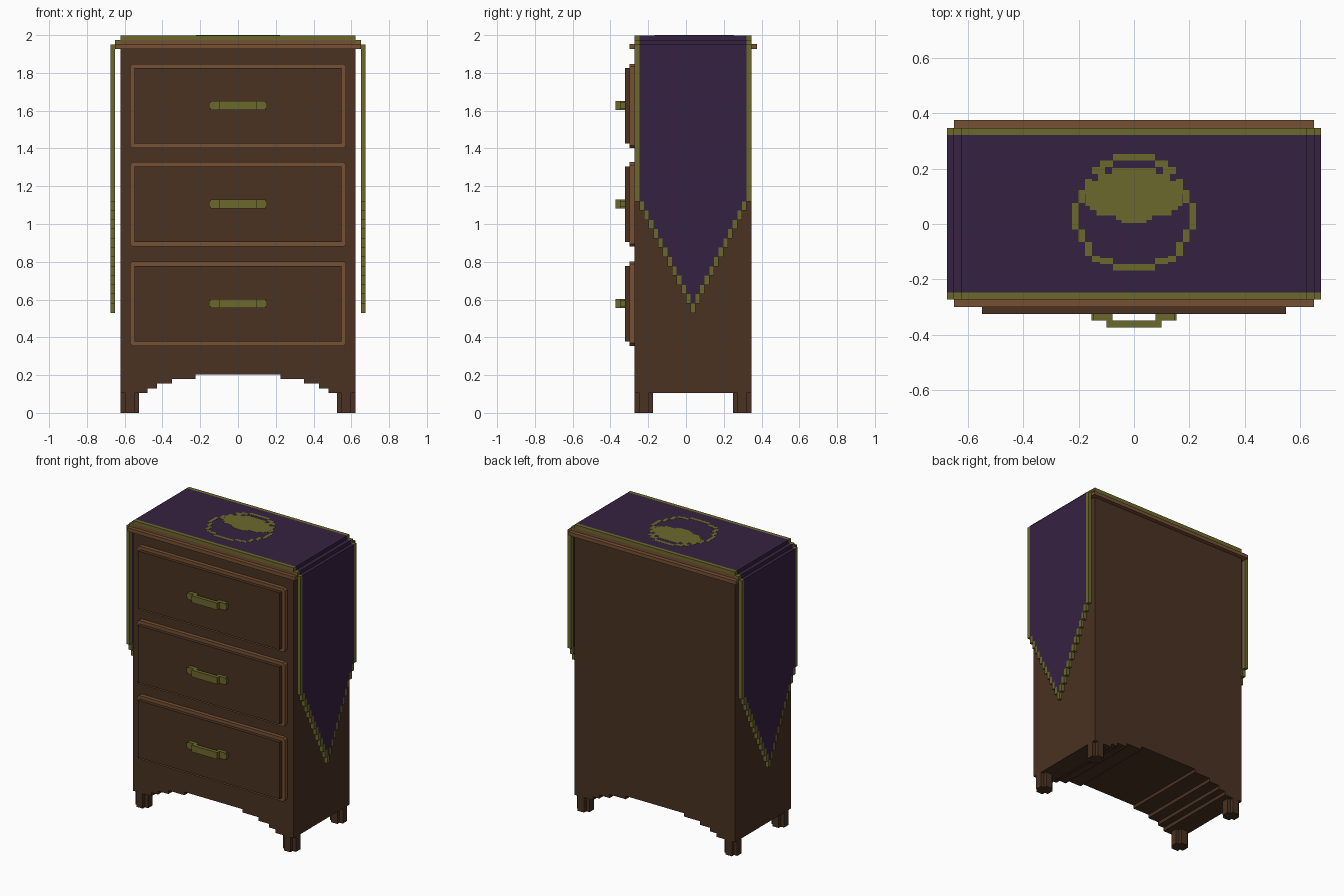
import bpy, bmesh, math

cube = bpy.data.objects.get("Cube")
if cube:
    bpy.data.objects.remove(cube, do_unlink=True)


def material(name, rgb):
    m = bpy.data.materials.new(name)
    m.use_nodes = True
    m.diffuse_color = (*rgb, 1)
    m.node_tree.nodes["Principled BSDF"].inputs["Base Color"].default_value = (*rgb, 1)
    return m


DARK = material("dark wood", (0.069, 0.032, 0.016))
LIGHT = material("light wood", (0.180, 0.080, 0.034))
GOLD = material("olive gold", (0.150, 0.138, 0.026))
PURPLE = material("purple cloth", (0.036, 0.0155, 0.051))


def finish(name, bm, mat):
    bmesh.ops.recalc_face_normals(bm, faces=bm.faces)
    mesh = bpy.data.meshes.new(name)
    bm.to_mesh(mesh)
    bm.free()
    mesh.materials.append(mat)
    obj = bpy.data.objects.new(name, mesh)
    bpy.context.scene.collection.objects.link(obj)
    return obj


def boxes(name, mat, ranges):
    """One object made of boxes given as (x0, x1, y0, y1, z0, z1)."""
    bm = bmesh.new()
    for x0, x1, y0, y1, z0, z1 in ranges:
        vs = bmesh.ops.create_cube(bm, size=1)["verts"]
        for v in vs:
            v.co = ((x0 + x1) / 2 + v.co.x * (x1 - x0),
                    (y0 + y1) / 2 + v.co.y * (y1 - y0),
                    (z0 + z1) / 2 + v.co.z * (z1 - z0))
    return finish(name, bm, mat)


def prism(name, mat, points, axis, a, b):
    """Extrude a flat outline along x or y from a to b."""
    bm = bmesh.new()
    place = (lambda p: (a, p[0], p[1])) if axis == "x" else (lambda p: (p[0], a, p[1]))
    face = bm.faces.new([bm.verts.new(place(p)) for p in points])
    ext = bmesh.ops.extrude_face_region(bm, geom=[face])["geom"]
    step = (b - a, 0, 0) if axis == "x" else (0, b - a, 0)
    bmesh.ops.translate(bm, vec=step, verts=[g for g in ext if isinstance(g, bmesh.types.BMVert)])
    return finish(name, bm, mat)


V = 0.0246               # block size
Y0, Y1 = -0.272, 0.346   # front and back of the carcass
YC = (Y0 + Y1) / 2
W = 0.622                # half width of the carcass

# Carcass with a stepped arch cut through underneath
arch = [(0.53, 0.105), (0.48, 0.13), (0.43, 0.155), (0.35, 0.18), (0.225, 0.203)]
right_half, level = [(W, 1.93), (W, 0.105)], 0.105
for x, z in arch:
    if z > level:
        right_half += [(x, level), (x, z)]
        level = z
left_half = [(-x, z) for x, z in reversed(right_half)]
prism("carcass", DARK, right_half + left_half, "y", Y0, Y1)

# Feet with notched corners
for sx, side in ((-1, "right"), (1, "left")):
    for y, end in ((Y0 + 2 * V, "front"), (Y1 - 2 * V, "back")):
        x = sx * (W - 2 * V)
        boxes(f"{end}_{side}_foot", DARK, [
            (x - 2 * V, x + 2 * V, y - V, y + V, 0, 0.106),
            (x - V, x + V, y - 2 * V, y + 2 * V, 0, 0.106)])

# Top moulding
boxes("top_moulding", LIGHT, [(-0.65, 0.65, -0.299, 0.375, 1.927, 1.952),
                              (-W, W, Y0, Y1, 1.952, 1.975)])

# Drawers: moulded frame, raised panel and handle
for name, z in (("top", 1.625), ("middle", 1.104), ("bottom", 0.578)):
    w, h, c = 0.573, 0.223, 0.014
    outline = [(w, h - c), (w - c, h), (c - w, h), (-w, h - c),
               (-w, c - h), (c - w, -h), (w - c, -h), (w, c - h)]
    prism(f"{name}_drawer_frame", LIGHT, [(x, z + dz) for x, dz in outline], "y", -0.299, Y0)
    boxes(f"{name}_drawer_panel", DARK, [(-0.549, 0.549, -0.324, -0.299, z - 0.2, z + 0.2)])
    zh = z + 0.002
    lo, hi = zh - 0.024, zh + 0.024
    parts = [(-0.1, 0.1, -0.373, -0.348, lo, hi)]
    for s in (-1, 1):
        parts.append((s * 0.112 - 0.034, s * 0.112 + 0.034, -0.349, -0.324, lo, hi))
        parts.append((s * 0.149 - 0.005, s * 0.149 + 0.005, -0.349, -0.324, lo + 0.008, hi - 0.008))
    boxes(f"{name}_drawer_handle", GOLD, parts)

# Cloth over the top, with trim along front and back
boxes("cloth_top", PURPLE, [(-W, W, Y0 + V, Y1 - V, 1.975, 1.999)])
boxes("cloth_top_trim", GOLD, [(-W, W, Y0, Y0 + V, 1.975, 1.999),
                               (-W, W, Y1 - V, Y1, 1.975, 1.999)])

# Hanging ends: stepped triangle point with a stepped trim
COL = (Y1 - Y0) / 25
TIP, RISE = 0.53, 0.0492
for s, side in ((-1, "right"), (1, "left")):
    xa, xb = s * 0.65, s * 0.675
    fold = sorted((s * W, s * 0.651))
    lo, hi = sorted((xa, xb))
    pts = [(Y0 + COL, 1.951)]
    for k in range(-11, 12):
        z = TIP + RISE * (abs(k) + 1)
        pts += [(YC + (k - 0.5) * COL, z), (YC + (k + 0.5) * COL, z)]
    pts.append((Y1 - COL, 1.951))
    prism(f"{side}_cloth_drop", PURPLE, pts, "x", xa, xb)
    boxes(f"{side}_cloth_fold", PURPLE, [(*fold, Y0 + COL, Y1 - COL, 1.951, 1.975)])
    trim = []
    for k in range(-12, 13):
        y, z = YC + k * COL, TIP + RISE * abs(k)
        top = 1.951 if abs(k) == 12 else z + RISE
        trim.append((lo, hi, y - COL / 2, y + COL / 2, z, top))
        if abs(k) == 12:
            trim.append((*fold, y - COL / 2, y + COL / 2, 1.951, 1.975))
    boxes(f"{side}_cloth_trim", GOLD, trim)

# Round emblem on the cloth: a blocky ring and a half-filled disc
Z = (1.998, 2.0)
ring = [(0, 0.075, 0.23, 0.253), (0.075, 0.123, 0.206, 0.23),
        (0.105, 0.152, 0.18, 0.206), (0.152, 0.176, 0.108, 0.163),
        (0.176, 0.2, 0.075, 0.122), (0.2, 0.223, -0.02, 0.075),
        (0.176, 0.2, -0.065, -0.02), (0.152, 0.176, -0.115, -0.065),
        (0.123, 0.152, -0.138, -0.115), (0.075, 0.123, -0.145, -0.122),
        (0, 0.075, -0.168, -0.145)]
boxes("emblem_ring", GOLD, [(min(s * a, s * b), max(s * a, s * b), c, d, *Z)
                            for a, b, c, d in ring for s in (-1, 1)])
rows = [(0.08, 0.18, 0.202), (0.13, 0.155, 0.18), (0.175, 0.065, 0.155),
        (0.158, 0.05, 0.065), (0.135, 0.03, 0.05), (0.065, 0.015, 0.03), (0.045, 0.004, 0.015)]
boxes("emblem_fill", GOLD, [(-w, w, a, b, *Z) for w, a, b in rows])
